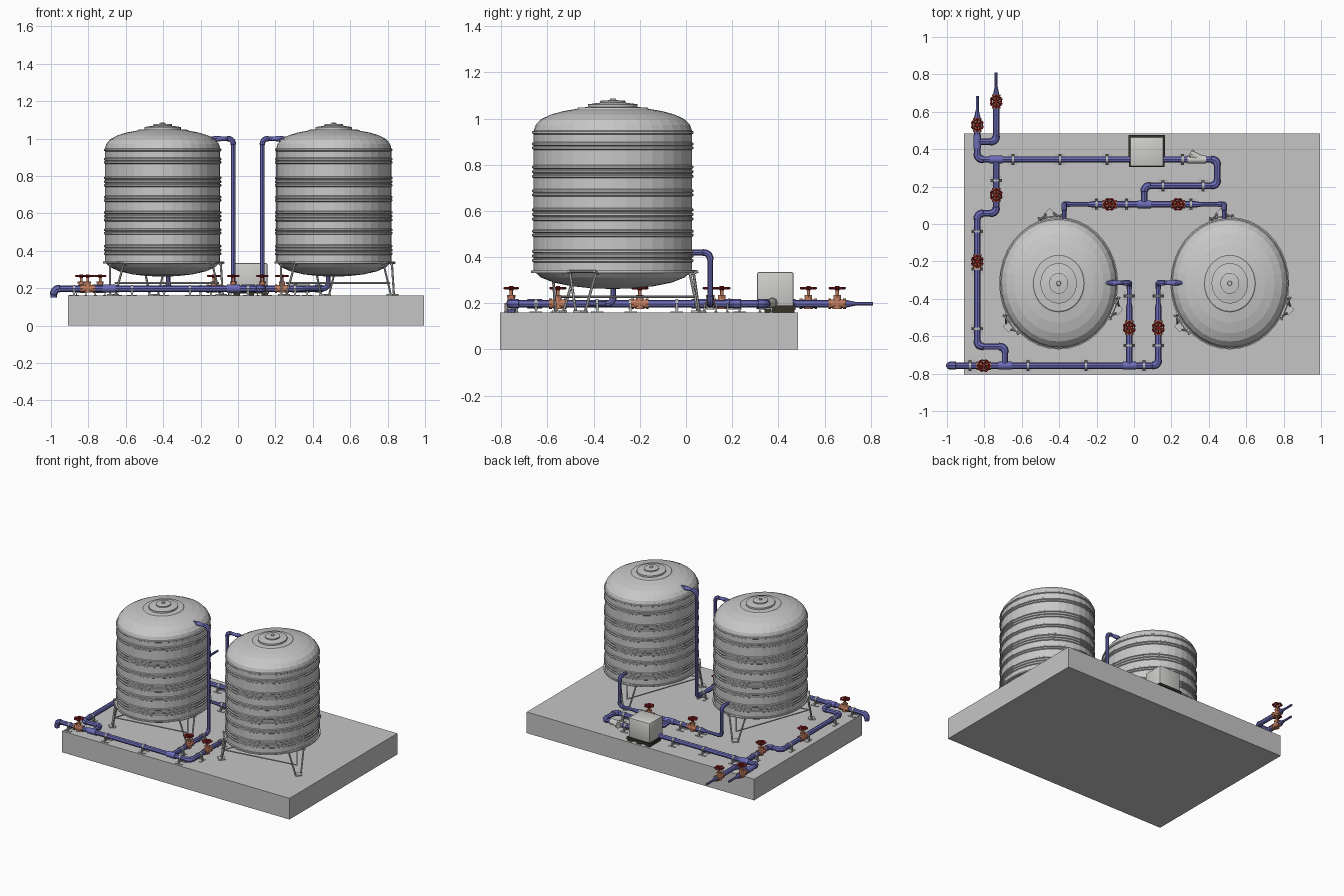
import bpy, bmesh
from math import sin, cos, pi, radians
from mathutils import Vector as V, Matrix as M

if "Cube" in bpy.data.objects:
    bpy.data.objects.remove(bpy.data.objects["Cube"])


def material(name, *rgb):
    m = bpy.data.materials.new(name)
    m.diffuse_color = (*rgb, 1)
    m.use_nodes = True
    m.node_tree.nodes["Principled BSDF"].inputs["Base Color"].default_value = m.diffuse_color
    return m


CONCRETE = material("concrete grey", .56, .56, .56)
STEEL = material("tank steel", .58, .58, .58)
BLUE = material("pipe blue", .15, .15, .48)
BRASS = material("valve copper", .52, .20, .11)
RED = material("handwheel red", .33, .015, .015)
PUMP = material("pump casing", .62, .62, .60)
DARK = material("dark base", .035, .032, .02)
GREY = material("bracket grey", .48, .48, .48)


def place(name, mesh, loc=(0, 0, 0), rot=0):
    ob = bpy.data.objects.new(name, mesh)
    ob.location, ob.rotation_euler = loc, (0, 0, rot)
    bpy.context.collection.objects.link(ob)
    return ob


def finish(bm, name, *mats, smooth=True):
    bmesh.ops.recalc_face_normals(bm, faces=bm.faces)
    me = bpy.data.meshes.new(name)
    bm.to_mesh(me)
    bm.free()
    for m in mats:
        me.materials.append(m)
    if smooth:
        ob = place("tmp", me)
        bpy.ops.object.select_all(action='DESELECT')
        bpy.context.view_layer.objects.active = ob
        ob.select_set(True)
        bpy.ops.object.shade_smooth_by_angle(angle=radians(35))
        bpy.data.objects.remove(ob)
    return me


def paint(verts, mi):
    for f in {f for v in verts for f in v.link_faces}:
        f.material_index = mi


def box(bm, lo, hi, mi=0):
    lo, hi = V(lo), V(hi)
    mat = M.Translation((lo + hi) / 2) @ M.Diagonal((*(hi - lo), 1))
    paint(bmesh.ops.create_cube(bm, size=1, matrix=mat)['verts'], mi)


def rod(bm, p, q, r1, r2=None, n=12, mi=0):
    p, q = V(p), V(q)
    mat = M.Translation((p + q) / 2) @ (q - p).to_track_quat('Z', 'Y').to_matrix().to_4x4()
    paint(bmesh.ops.create_cone(bm, cap_ends=True, segments=n, radius1=r1, radius2=r1 if r2 is None else r2,
                                depth=(q - p).length, matrix=mat)['verts'], mi)


# concrete slab
bm = bmesh.new()
box(bm, (-.91, -.805, 0), (.995, .485, .16))
place("slab", finish(bm, "slab", CONCRETE, smooth=False))

# tank shell: lathed profile with raised ribs, slightly oval
R = .308
prof = [(0, .262), (.08, .265), (.16, .274), (.23, .29), (.28, .312), (.3, .332),
        (.318, .332), (.318, .342), (R, .342)]
for z in (.385, .405, .425, .495, .512, .565, .585, .605, .67, .687,
          .75, .77, .79, .873, .89, .94):
    prof += [(R, z - .008), (R + .006, z - .004), (R + .006, z + .004), (R, z + .008)]
prof += [(.301, .972), (.28, .997), (.24, 1.018), (.19, 1.033), (.14, 1.042), (.135, 1.047),
         (.097, 1.05), (.097, 1.062), (.05, 1.069), (.05, 1.077), (.012, 1.08), (.01, 1.087), (0, 1.087)]
bm = bmesh.new()
vs = [bm.verts.new((r, 0, z)) for r, z in prof]
es = [bm.edges.new(e) for e in zip(vs, vs[1:])]
bmesh.ops.spin(bm, geom=vs + es, axis=(0, 0, 1), cent=(0, 0, 0), angle=2 * pi, steps=36, use_merge=True)
bmesh.ops.remove_doubles(bm, verts=bm.verts, dist=1e-5)
bmesh.ops.scale(bm, vec=(1, 1.112, 1), verts=bm.verts)
tank = finish(bm, "tank", STEEL, smooth=False)

# tank stand: three splayed legs tied together
bm = bmesh.new()
feet = []
for a in (98, 218, 338):
    a = radians(a)
    out = V((.313 * cos(a), .347 * sin(a), 0))
    tan = V((-sin(a), cos(a), 0))
    top, foot = out * .99 + V((0, 0, .338)), out * 1.08 + V((0, 0, .165))
    for s in (-1, 1):
        rod(bm, top + tan * .062 * s, foot + tan * .022 * s, .006, n=6)
        rod(bm, top * .97 + tan * .062 * s, top + tan * .062 * s + out * .06, .006, n=6)
    rod(bm, top + tan * .065 + out * .04, top - tan * .065 + out * .04, .006, n=6)
    rod(bm, foot - V((0, 0, .006)), foot + V((0, 0, .004)), .032, n=4)
    feet.append(out * 1.03 + V((0, 0, .228)))
for i in range(3):
    rod(bm, feet[i], feet[i - 1], .005, n=6)
stand = finish(bm, "stand", STEEL)
for side, x in (("left", -.403), ("right", .512)):
    place(side + "_tank", tank, (x, -.317, 0))
    place(side + "_tank_stand", stand, (x, -.317, 0))


# pipes: swept polylines with thicker rounded elbows; each point is x, y, z, radius
def pipe(name, *pts):
    P = [(V(p[:3]), p[3]) for p in pts]
    out = [P[0]]
    for (a, _), (b, r), (c, _) in zip(P, P[1:], P[2:]):
        d1, d2 = (a - b).normalized(), (c - b).normalized()
        if d1.dot(d2) < -.9:
            out.append((b, r))
            continue
        k, t = .032, r * 1.22
        out += [(b + d1 * (k + .001), r), (b + d1 * k, t)]
        for i in range(1, 5):
            u = i / 5
            out.append((b + d1 * k * (1 - u) ** 2 + d2 * k * u * u, t))
        out += [(b + d2 * k, t), (b + d2 * (k + .001), r)]
    out.append(P[-1])
    cu = bpy.data.curves.new(name, 'CURVE')
    cu.dimensions, cu.bevel_depth, cu.bevel_resolution, cu.use_fill_caps = '3D', 1, 2, True
    sp = cu.splines.new('POLY')
    sp.points.add(len(out) - 1)
    for s, (p, r) in zip(sp.points, out):
        s.co, s.radius = (*p, 1), r
    cu.materials.append(BLUE)
    ob = place(name, cu)
    bpy.ops.object.select_all(action='DESELECT')
    bpy.context.view_layer.objects.active = ob
    ob.select_set(True)
    bpy.ops.object.convert(target='MESH')
    bpy.ops.object.shade_smooth_by_angle(angle=radians(40))


Z, B, S, T = .198, .017, .012, .008
pipe("front_main", (-.985, -.757, .15, B), (-.985, -.757, Z, B), (.13, -.757, Z, B),
     (.13, -.44, Z, B), (.13, -.42, Z, S), (.13, -.315, Z, S), (.13, -.315, 1, S),
     (.2, -.315, 1, S), (.205, -.315, 1, .015), (.23, -.315, 1, .015), (.245, -.315, 1, S), (.3, -.315, 1, S))
pipe("left_riser", (-.025, -.757, Z, B), (-.025, -.44, Z, B), (-.025, -.42, Z, S), (-.025, -.315, Z, S),
     (-.025, -.315, 1, S), (-.09, -.315, 1, S), (-.095, -.315, 1, .015), (-.12, -.315, 1, .015),
     (-.135, -.315, 1, S), (-.19, -.315, 1, S))
pipe("bypass", (-.69, -.757, Z, B), (-.69, -.655, Z, B), (-.838, -.655, Z, B), (-.838, .057, Z, B),
     (-.737, .057, Z, B), (-.737, .345, Z, B))
pipe("supply", (-.01, .345, Z, B), (-.838, .345, Z, B), (-.838, .57, Z, B), (-.838, .61, Z, T),
     (-.838, .685, Z, T))
pipe("second_supply", (-.838, .44, Z, B), (-.737, .44, Z, B), (-.737, .69, Z, B), (-.737, .735, Z, T),
     (-.737, .81, Z, T))
pipe("pump_outlet", (.14, .345, Z, B), (.445, .345, Z, B), (.445, .205, Z, B), (.055, .205, Z, B),
     (.055, .105, Z, B))
pipe("tank_feed", (-.374, .02, .42, S), (-.374, .105, .42, S), (-.374, .105, Z, S), (-.25, .105, Z, S),
     (-.22, .105, Z, B), (.33, .105, Z, B), (.36, .105, Z, S), (.482, .105, Z, S),
     (.482, .105, .42, S), (.482, .02, .42, S))

# tee sleeves
bm = bmesh.new()
for x, y, ax in ((-.69, -.757, 0), (-.025, -.757, 0), (-.737, .345, 0), (-.838, .44, 1), (.055, .105, 0)):
    d = V((0, .035, 0)) if ax else V((.035, 0, 0))
    rod(bm, V((x, y, Z)) - d, V((x, y, Z)) + d, .021)
place("pipe_tees", finish(bm, "tees", BLUE))

# gate valve with scalloped handwheel, running along x
bm = bmesh.new()
rod(bm, (-.036, 0, 0), (.036, 0, 0), .019)
for s in (-1, 1):
    rod(bm, (.026 * s, 0, 0), (.038 * s, 0, 0), .023, n=8)
rod(bm, (0, 0, -.022), (0, 0, .03), .02, .015)
rod(bm, (0, 0, .028), (0, 0, .038), .019, n=6)
rod(bm, (0, 0, .038), (0, 0, .06), .007)
rod(bm, (0, 0, .058), (0, 0, .076), .009, n=8, mi=1)
wheel = [V(((.029 + .004 * cos(6 * t)) * cos(t), (.029 + .004 * cos(6 * t)) * sin(t), .068))
         for t in (2 * pi * i / 24 for i in range(24))]
for i in range(24):
    rod(bm, wheel[i - 1], wheel[i], .0055, n=6, mi=1)
for i in range(0, 24, 4):
    rod(bm, (0, 0, .068), wheel[i], .004, n=5, mi=1)
valve = finish(bm, "valve", BRASS, RED)
for i, (x, y, ax) in enumerate(((-.13, .105, 0), (.235, .105, 0), (-.838, .53, 1), (-.737, .655, 1),
                                (-.737, .155, 1), (-.838, -.2, 1), (-.803, -.757, 0),
                                (-.025, -.555, 1), (.13, -.555, 1))):
    place(f"valve_{i + 1}", valve, (x, y, Z), ax * pi / 2)

# pipe clamp for a pipe along x
bm = bmesh.new()
rod(bm, (-.006, 0, 0), (.006, 0, 0), .0205)
box(bm, (-.008, -.03, -.024), (.008, .03, -.018))
for s in (-1, 1):
    box(bm, (-.005, s * .026 - .003, -.038), (.005, s * .026 + .003, .004))
    box(bm, (-.027, s * .024 - .008, -.038), (.027, s * .024 + .008, -.034))
clamp = finish(bm, "clamp", GREY)
for i, (x, y, ax) in enumerate((
        (-.647, .345, 0), (-.396, .345, 0), (-.144, .345, 0), (.26, .345, 0), (-.2, .105, 0), (-.04, .105, 0),
        (.305, .105, 0), (.155, .205, 0), (.37, .205, 0), (-.737, .232, 1), (-.838, -.04, 1), (-.838, -.24, 1),
        (-.838, -.56, 1), (-.877, -.757, 0), (-.567, -.757, 0), (-.257, -.757, 0), (.053, -.757, 0),
        (-.025, -.385, 1), (-.025, -.65, 1), (.13, -.385, 1), (.13, -.65, 1))):
    place(f"clamp_{i + 1}", clamp, (x, y, Z), ax * pi / 2)

# pump housing with softened edges on a dark base
bm = bmesh.new()
box(bm, (-.022, .308, .178), (.157, .466, .335))
bmesh.ops.bevel(bm, geom=bm.edges[:], offset=.008, segments=2, affect='EDGES', profile=.5)
place("pump_housing", finish(bm, "pump", PUMP))
bm = bmesh.new()
box(bm, (-.03, .335, .172), (.165, .475, .19))
box(bm, (-.028, .305, .176), (.163, .345, .182))
for x in (-.025, .05, .125):
    box(bm, (x, .34, .16), (x + .035, .47, .173))
place("pump_base", finish(bm, "pump_base", DARK, smooth=False))

# strainer beside the pump
bm = bmesh.new()
rod(bm, (.285, .345, Z), (.385, .345, Z), .021)
rod(bm, (.365, .345, Z), (.305, .375, Z + .004), .019)
rod(bm, (.312, .371, Z + .004), (.3, .377, Z + .004), .023, n=8)
place("strainer", finish(bm, "strainer", PUMP))
